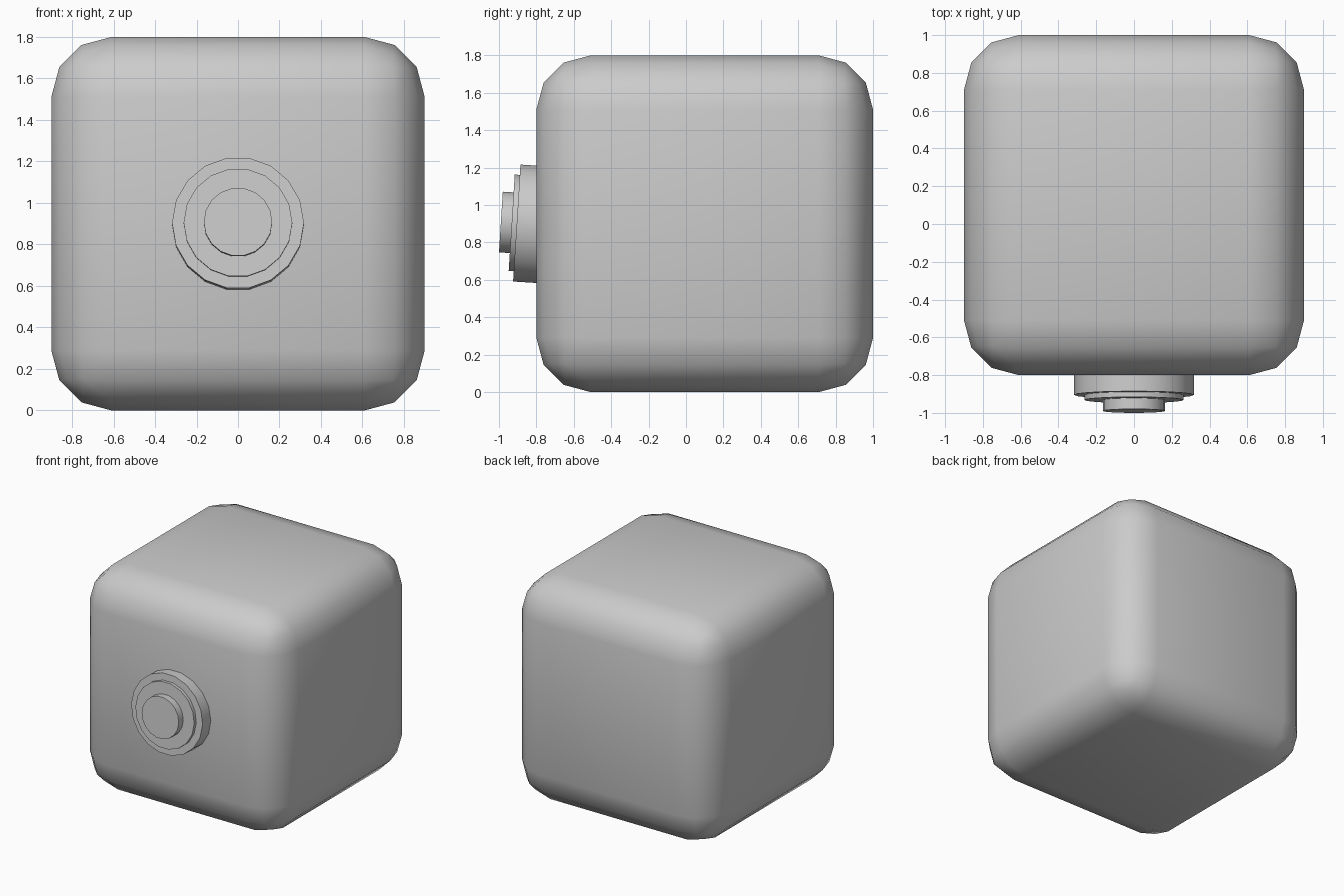
import bpy
from math import radians, sin, cos

if "Cube" in bpy.data.objects:
    bpy.data.objects.remove(bpy.data.objects["Cube"])

TILT = radians(3.6)


def smooth(obj, angle):
    bpy.ops.object.select_all(action='DESELECT')
    obj.select_set(True)
    bpy.context.view_layer.objects.active = obj
    bpy.ops.object.shade_smooth_by_angle(angle=radians(angle))


def disc(name, radius, start, end):
    # Cylinder along an axis facing the front and tilted slightly upward
    mid = (start + end) / 2
    bpy.ops.mesh.primitive_cylinder_add(
        vertices=18, radius=radius, depth=end - start,
        location=(0, -0.8 - mid * cos(TILT), 0.897 + mid * sin(TILT)),
        rotation=(radians(90) - TILT, 0, 0))
    obj = bpy.context.object
    obj.name = name
    # Put a vertex at each side and a flat edge on top
    for v in obj.data.vertices:
        x, y = v.co.x, v.co.y
        v.co.x, v.co.y = y, -x
    smooth(obj, 30)


# Rounded block
bpy.ops.mesh.primitive_cube_add(size=1.8, location=(0, 0.1, 0.9))
body = bpy.context.object
body.name = "rounded_body"
bevel = body.modifiers.new("rounded_edges", 'BEVEL')
bevel.width = 0.29
bevel.segments = 3
bpy.ops.object.modifier_apply(modifier=bevel.name)
smooth(body, 40)

# Stepped button on the front
disc("button_base", 0.318, -0.05, 0.105)
disc("button_ring", 0.262, 0.05, 0.132)
disc("button_cap", 0.165, 0.10, 0.190)
